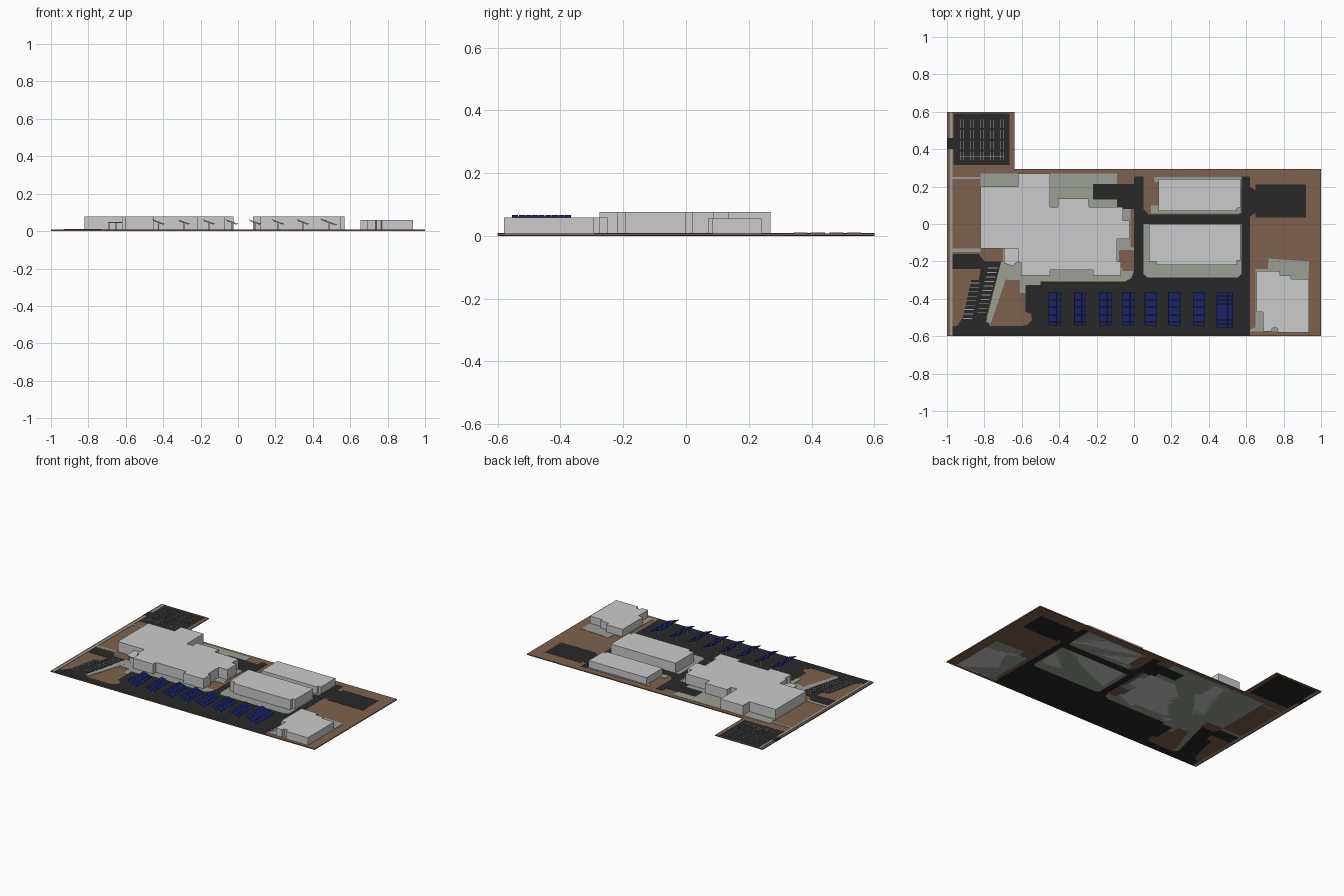
import bpy, bmesh, math
from mathutils import Matrix, Vector


def material(name, rgb):
    m = bpy.data.materials.new(name)
    m.diffuse_color = (*rgb, 1)
    return m


SOIL = material("soil", (0.21, 0.12, 0.075))
ASPHALT = material("asphalt", (0.022, 0.022, 0.022))
CONCRETE = material("concrete", (0.33, 0.35, 0.31))
PAINT = material("paint", (0.35, 0.35, 0.35))
BLUE = material("solar_blue", (0.012, 0.02, 0.16))


def finish(name, bm, mat=None):
    bmesh.ops.recalc_face_normals(bm, faces=bm.faces)
    me = bpy.data.meshes.new(name)
    bm.to_mesh(me)
    bm.free()
    if mat:
        me.materials.append(mat)
    ob = bpy.data.objects.new(name, me)
    bpy.context.collection.objects.link(ob)
    return ob


def prism(name, pts, z0, z1, mat=None):
    """Extrude a plan outline from z0 to z1."""
    bm = bmesh.new()
    face = bm.faces.new([bm.verts.new((x, y, z0)) for x, y in pts])
    ext = bmesh.ops.extrude_face_region(bm, geom=[face])
    top = [v for v in ext["geom"] if isinstance(v, bmesh.types.BMVert)]
    bmesh.ops.translate(bm, verts=top, vec=(0, 0, z1 - z0))
    return finish(name, bm, mat)


def rect(x0, x1, y0, y1):
    return [(x0, y0), (x1, y0), (x1, y1), (x0, y1)]


def boxes(name, items, mat=None, matrix=Matrix()):
    """Many boxes (centre, size) in one mesh."""
    bm = bmesh.new()
    for c, s in items:
        bmesh.ops.create_cube(bm, size=1, matrix=matrix @ Matrix.Translation(c)
                              @ Matrix.Diagonal((*s, 1)))
    return finish(name, bm, mat)


# Layered ground heights: bottom, top
Z_SOIL, Z_ROAD, Z_PAVE = (0.001, 0.0075), (0.0005, 0.0085), (0.0, 0.0095)

# L-shaped site
prism("site_ground", [(-1, -0.6), (1, -0.6), (1, 0.295), (-0.64, 0.295),
                      (-0.64, 0.6), (-1, 0.6)], *Z_SOIL, SOIL)

# Asphalt
prism("main_lot_and_roads", [
    (-0.97, -0.595), (0.62, -0.595), (0.62, 0.04), (0.65, 0.06), (0.65, 0.035),
    (0.92, 0.035), (0.92, 0.21), (0.65, 0.21), (0.65, 0.18), (0.62, 0.2),
    (0.62, 0.255), (0.575, 0.255), (0.575, 0.06), (0.55, 0.05), (0.08, 0.05),
    (0.05, 0.08), (0.05, 0.255), (0, 0.255), (0, 0.215), (-0.22, 0.215),
    (-0.22, 0.13), (-0.09, 0.13), (-0.09, 0.08), (0, 0.08), (0, -0.25),
    (-0.015, -0.29), (-0.05, -0.31), (-0.5, -0.31), (-0.58, -0.33),
    (-0.58, -0.47), (-0.55, -0.48), (-0.545, -0.515), (-0.57, -0.54),
    (-0.6, -0.545), (-0.97, -0.545)], *Z_ROAD, ASPHALT)
prism("west_drive", [(-0.97, -0.16), (-0.83, -0.16), (-0.8, -0.2), (-0.71, -0.2),
                     (-0.79, -0.5), (-0.77, -0.55), (-0.95, -0.55), (-0.915, -0.5),
                     (-0.87, -0.3), (-0.83, -0.3), (-0.82, -0.24), (-0.97, -0.24)],
      Z_ROAD[0], Z_ROAD[1] + 0.0002, ASPHALT)
prism("north_lot", [(-0.965, 0.315), (-0.665, 0.315), (-0.665, 0.59), (-0.965, 0.59),
                    (-0.965, 0.46), (-1, 0.46), (-1, 0.4), (-0.965, 0.4)],
      *Z_ROAD, ASPHALT)

# Concrete paving
prism("main_building_apron", [
    (-0.82, -0.13), (-0.82, 0.27), (-0.09, 0.27), (-0.09, 0.215), (-0.22, 0.215),
    (-0.22, 0.13), (-0.09, 0.13), (-0.09, 0.08), (-0.02, 0.08), (-0.02, -0.125),
    (0, -0.125), (0, -0.14), (-0.08, -0.14), (-0.08, -0.2), (-0.06, -0.25),
    (0, -0.25), (-0.015, -0.29), (-0.05, -0.305), (-0.5, -0.305), (-0.5, -0.325),
    (-0.58, -0.325), (-0.58, -0.37), (-0.61, -0.37), (-0.61, -0.3), (-0.68, -0.3),
    (-0.7, -0.22), (-0.7, -0.13)], *Z_PAVE, CONCRETE)
prism("diagonal_walk", [(-0.71, -0.2), (-0.66, -0.22), (-0.765, -0.53),
                        (-0.79, -0.525), (-0.72, -0.24)], Z_PAVE[0], 0.0097, CONCRETE)
prism("centre_building_pad", [(0.05, 0), (0.05, -0.265), (0.07, -0.285), (0.555, -0.285),
                              (0.575, -0.265), (0.575, 0)], *Z_PAVE, CONCRETE)
prism("rear_building_pad", [(0.09, 0.055), (0.57, 0.055), (0.575, 0.25), (0.11, 0.25),
                            (0.11, 0.225), (0.135, 0.225), (0.135, 0.1), (0.09, 0.1)],
      *Z_PAVE, CONCRETE)
prism("east_building_pad", [(0.62, -0.575), (0.93, -0.575), (0.935, -0.2), (0.72, -0.185),
                            (0.715, -0.24), (0.65, -0.24), (0.65, -0.55), (0.62, -0.565)],
      *Z_PAVE, CONCRETE)
for i, r in enumerate([(-0.985, -0.97, -0.6, 0.4), (-0.985, -0.97, 0.46, 0.6),
                       (-0.97, -0.82, 0.24, 0.252), (-0.97, -0.82, -0.15, -0.13)]):
    prism(f"west_sidewalk_{i}", rect(*r), *Z_PAVE, CONCRETE)

# Buildings
prism("main_building", [
    (-0.62, 0.27), (-0.45, 0.27), (-0.45, 0.09), (-0.405, 0.09), (-0.405, 0.135),
    (-0.24, 0.135), (-0.24, 0.09), (-0.06, 0.09), (-0.06, 0.02), (-0.025, 0.02),
    (-0.025, -0.08), (-0.09, -0.08), (-0.09, -0.2), (-0.07, -0.2), (-0.07, -0.275),
    (-0.22, -0.275), (-0.22, -0.245), (-0.45, -0.245), (-0.45, -0.275), (-0.605, -0.275),
    (-0.605, -0.205), (-0.62, -0.205), (-0.62, -0.13), (-0.82, -0.13),
    (-0.82, 0.2), (-0.62, 0.2)], 0, 0.077)
prism("centre_building", [(0.08, 0), (0.57, 0), (0.57, -0.195), (0.55, -0.195),
                          (0.55, -0.22), (0.12, -0.22), (0.12, -0.2), (0.08, -0.2)],
      0, 0.077)
prism("rear_building", [(0.13, 0.07), (0.55, 0.07), (0.55, 0.085), (0.57, 0.085),
                        (0.57, 0.24), (0.13, 0.24)], 0, 0.056)
prism("east_building", [(0.655, -0.25), (0.78, -0.25), (0.78, -0.275), (0.84, -0.275),
                        (0.84, -0.295), (0.935, -0.295), (0.935, -0.58), (0.77, -0.58),
                        (0.765, -0.555), (0.74, -0.555), (0.735, -0.575), (0.69, -0.575),
                        (0.69, -0.47), (0.655, -0.47)], 0, 0.059)

# Entrance canopy on columns
prism("entrance_canopy", [(-0.695, -0.13), (-0.62, -0.13), (-0.62, -0.2), (-0.65, -0.225),
                          (-0.695, -0.21)], 0.044, 0.05)
boxes("entrance_columns", [((x, y, 0.027), (0.008, 0.008, 0.036))
                           for x in (-0.688, -0.65) for y in (-0.2, -0.14)])

# Parking stripes
boxes("north_lot_stripes",
      [((-0.92 + 0.053 * i + d, y, 0.0092), (0.003, 0.045, 0.0026))
       for i in range(5) for d in (-0.008, 0.008) for y in (0.535, 0.48, 0.42, 0.365)]
      + [((-0.815, 0.36, 0.0092), (0.23, 0.003, 0.0026))], PAINT)
stalls = []
for a, b, n in [((-0.85, -0.315), (-0.89, -0.505), 9), ((-0.755, -0.235), (-0.815, -0.475), 11)]:
    for i in range(n):
        p = Vector(a).lerp(Vector(b), i / (n - 1))
        stalls.append(((p.x, p.y, 0.0092), (0.05, 0.004, 0.0026)))
boxes("west_stall_stripes", stalls, PAINT)

# Solar carports: tilted panel grid, frame and posts
for k, (cx, w, y0) in enumerate([(-0.425, 0.066, -0.545), (-0.29, 0.06, -0.545),
                                 (-0.155, 0.066, -0.545), (-0.032, 0.066, -0.545),
                                 (0.09, 0.066, -0.545), (0.215, 0.066, -0.545),
                                 (0.347, 0.066, -0.545), (0.485, 0.09, -0.555)]):
    y1 = -0.365
    cy, length = (y0 + y1) / 2, y1 - y0
    tilt = Matrix.Translation((cx, cy, 0.048)) @ Matrix.Rotation(math.radians(20), 4, 'Y')
    rows, cols = 9, 3
    pw, pl = w / 0.94 / cols, length / rows
    boxes(f"solar_panels_{k}",
          [(((i - (cols - 1) / 2) * pw, (j - (rows - 1) / 2) * pl, 0.0015),
            (pw - 0.0008, pl - 0.002, 0.0025)) for i in range(cols) for j in range(rows)],
          BLUE, tilt)
    boxes(f"solar_frame_{k}",
          [((s * w * 0.28, 0, -0.001), (0.004, length * 0.98, 0.003)) for s in (-1, 1)]
          + [((0, s * length * 0.33, -0.003), (w * 0.9, 0.005, 0.003)) for s in (-1, 1)],
          None, tilt)
    boxes(f"solar_posts_{k}", [((cx, cy + s * length * 0.33, 0.026), (0.006, 0.006, 0.038))
                               for s in (-1, 1)])
